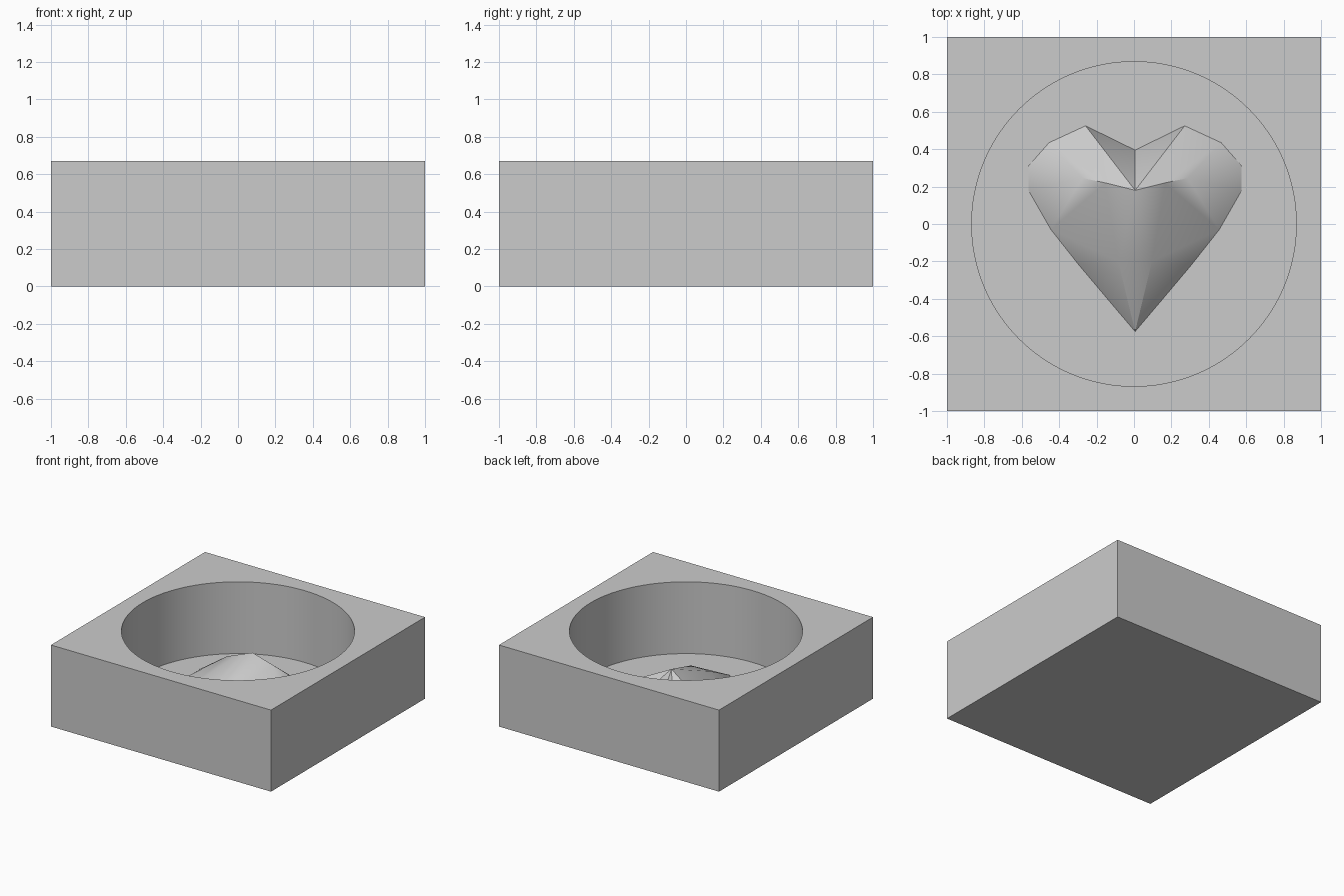
import bpy
import bmesh
import math

if "Cube" in bpy.data.objects:
    bpy.data.objects.remove(bpy.data.objects["Cube"], do_unlink=True)

HEIGHT, FLOOR, RADIUS = 0.67, 0.08, 0.868

grey = bpy.data.materials.new("plain grey")
grey.use_nodes = True
grey.diffuse_color = (0.6, 0.6, 0.6, 1)
grey.node_tree.nodes["Principled BSDF"].inputs["Base Color"].default_value = (0.6, 0.6, 0.6, 1)


def activate(obj):
    bpy.ops.object.select_all(action="DESELECT")
    obj.select_set(True)
    bpy.context.view_layer.objects.active = obj


# Square block with a round well
bpy.ops.mesh.primitive_cube_add(size=1, location=(0, 0, HEIGHT / 2))
block = bpy.context.object
block.name = "block"
block.scale = (2, 2, HEIGHT)
bpy.ops.object.transform_apply(location=True, rotation=False, scale=True)
block.data.materials.append(grey)

bpy.ops.mesh.primitive_cylinder_add(vertices=96, radius=RADIUS, depth=1,
                                    location=(0, 0, FLOOR + 0.5))
cutter = bpy.context.object
cutter.name = "well_cutter"
cutter.hide_render = True
cutter.data.materials.append(grey)

well = block.modifiers.new("well", "BOOLEAN")
well.operation = "DIFFERENCE"
well.solver = "EXACT"
well.object = cutter
activate(block)
bpy.ops.object.modifier_apply(modifier=well.name)
bpy.data.objects.remove(cutter, do_unlink=True)

# Faceted heart: half outline from the tip round to the notch
outline = [(0, -0.575), (0.14, -0.41), (0.30, -0.22), (0.45, -0.03), (0.57, 0.18),
           (0.57, 0.31), (0.46, 0.435), (0.265, 0.525), (0, 0.395)]
points = {"p%d" % i: (x, y, FLOOR + 0.008) for i, (x, y) in enumerate(outline)}
points["apex"] = (0, 0.18, 0.425)
points["front"] = (0.09, -0.2, 0.285)
points["ridge"] = (0.16, 0.22, 0.35)
points["side"] = (0.28, 0.245, 0.295)
facets = ["front p0 p1", "front p1 p2", "front p2 p3", "front p3 ridge", "apex front ridge",
          "ridge p3 side", "side p3 p4", "side p4 p5", "side p5 p6", "ridge side p6",
          "ridge p6 p7", "apex ridge p7", "apex p7 p8"]

bm = bmesh.new()
halves = []
for side in (1, -1):
    verts = {k: bm.verts.new((x * side, y, z)) for k, (x, y, z) in points.items()}
    for facet in facets:
        bm.faces.new([verts[k] for k in facet.split()][::side])
    halves.append(verts)
right, left = halves
bm.faces.new((right["apex"], left["front"], right["front"]))
bm.faces.new((right["p0"], right["front"], left["front"]))
bmesh.ops.remove_doubles(bm, verts=bm.verts, dist=0.0001)

# Skirt that seats the heart in the floor
rim = [e for e in bm.edges if e.is_boundary]
skirt = bmesh.ops.extrude_edge_only(bm, edges=rim)["geom"]
for v in skirt:
    if isinstance(v, bmesh.types.BMVert):
        v.co.z = FLOOR - 0.005
bmesh.ops.contextual_create(bm, geom=[e for e in bm.edges if e.is_boundary])
bmesh.ops.recalc_face_normals(bm, faces=bm.faces)

mesh = bpy.data.meshes.new("heart")
bm.to_mesh(mesh)
bm.free()
heart = bpy.data.objects.new("heart", mesh)
heart.location.x = 0.006
bpy.context.collection.objects.link(heart)
mesh.materials.append(grey)

for obj in (block, heart):
    activate(obj)
    bpy.ops.object.shade_smooth_by_angle(angle=math.radians(30))
